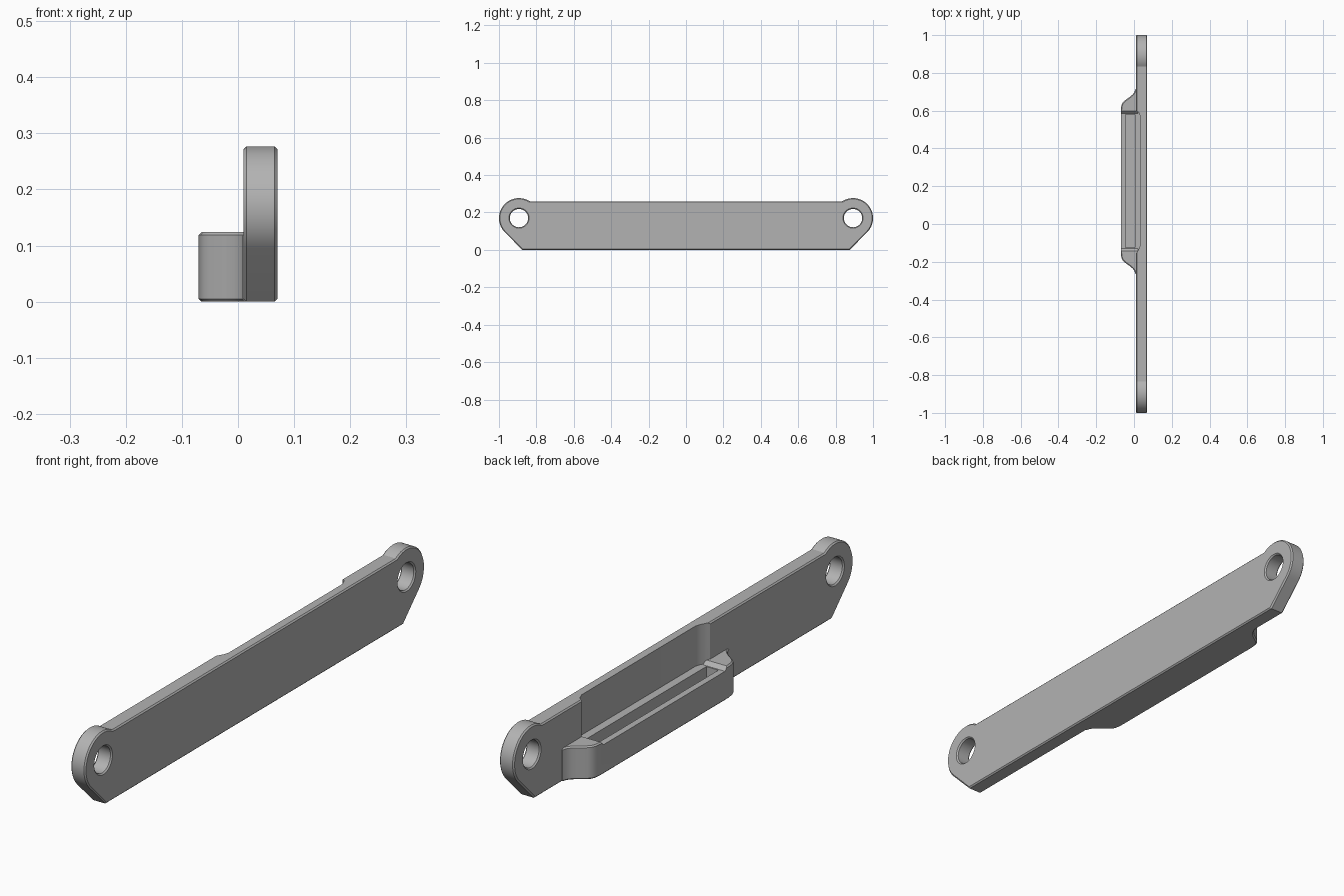
import bpy, bmesh
from math import cos, sin, radians, acos, atan2, hypot
from mathutils import Vector

if "Cube" in bpy.data.objects:
    bpy.data.objects.remove(bpy.data.objects["Cube"])

# One grey finish for everything
grey = bpy.data.materials.new("plain grey")
grey.use_nodes = True
colour = (0.45, 0.45, 0.45, 1)
grey.diffuse_color = colour
grey.node_tree.nodes["Principled BSDF"].inputs["Base Color"].default_value = colour


def prism(name, points, offset):
    """Extrude a flat outline of 3D points by an offset."""
    bm = bmesh.new()
    face = bm.faces.new([bm.verts.new(p) for p in points])
    moved = bmesh.ops.extrude_face_region(bm, geom=[face])["geom"]
    bmesh.ops.translate(bm, vec=Vector(offset),
                        verts=[v for v in moved if isinstance(v, bmesh.types.BMVert)])
    bmesh.ops.recalc_face_normals(bm, faces=bm.faces)
    mesh = bpy.data.meshes.new(name)
    bm.to_mesh(mesh)
    bm.free()
    mesh.materials.append(grey)
    obj = bpy.data.objects.new(name, mesh)
    bpy.context.collection.objects.link(obj)
    return obj


def select(obj):
    bpy.ops.object.select_all(action='DESELECT')
    obj.select_set(True)
    bpy.context.view_layer.objects.active = obj


def cut(obj, cutter):
    mod = obj.modifiers.new("cut", 'BOOLEAN')
    mod.operation = 'DIFFERENCE'
    mod.solver = 'EXACT'
    mod.object = cutter
    select(obj)
    bpy.ops.object.modifier_apply(modifier=mod.name)
    bpy.data.objects.remove(cutter)


def chamfer(obj, width):
    mod = obj.modifiers.new("chamfer", 'BEVEL')
    mod.width = width
    mod.segments = 1
    mod.limit_method = 'ANGLE'
    mod.angle_limit = radians(50)
    select(obj)
    bpy.ops.object.modifier_apply(modifier=mod.name)


def smooth(obj):
    select(obj)
    bpy.ops.object.shade_smooth_by_angle(angle=radians(28))


def flat(pairs, z):
    return [(x, y, z) for x, y in pairs]


# Long plate with round lugs at both ends
FRONT, BACK = 0.01, 0.07
LUG_Y, LUG_Z, LUG_R = 0.893, 0.17, 0.107
TOP, FOOT = 0.26, 0.875
dy, dz = FOOT - LUG_Y, -LUG_Z
start = atan2(dz, dy) + acos(LUG_R / hypot(dy, dz))
end = radians(180) - atan2(TOP - LUG_Z, (LUG_R**2 - (TOP - LUG_Z)**2) ** 0.5)
STEPS = 28
half = [(FOOT, 0)]
for i in range(STEPS + 1):
    a = start + (end - start) * i / STEPS
    half.append((LUG_Y + LUG_R * cos(a), LUG_Z + LUG_R * sin(a)))
half.append((0.82, TOP))
outline = half + [(-y, z) for y, z in reversed(half)]
plate = prism("long_plate", [(FRONT, y, z) for y, z in outline], (BACK - FRONT, 0, 0))

# Round holes through the lugs
for side in (-1, 1):
    ring = [(-0.1, side * LUG_Y + 0.049 * cos(radians(a)), LUG_Z + 0.049 * sin(radians(a)))
            for a in range(0, 360, 10)]
    cut(plate, prism("hole_cutter", ring, (0.3, 0, 0)))
chamfer(plate, 0.005)

# Shallow recess in the plate above the tray
LEDGE = 0.11
recess = [(-0.1, 0.60), (FRONT, 0.60), (0.025, 0.59), (0.035, 0.565),
          (0.035, -0.105), (0.029, -0.125), (0.018, -0.145), (0.008, -0.16), (-0.1, -0.16)]
cut(plate, prism("recess_cutter", flat(recess, LEDGE), (0, 0, 0.3)))
smooth(plate)

# Side tray with flared ends, mirrored about its middle
MID = 0.225
flare = [(0.02, 0.495), (0.008, 0.49), (0.002, 0.473), (-0.008, 0.46), (-0.022, 0.448),
         (-0.05, 0.428), (-0.06, 0.418), (-0.067, 0.402), (-0.07, 0.38)]
shape = [(x, MID + d) for x, d in flare] + [(x, MID - d) for x, d in reversed(flare)]
tray = prism("side_tray", flat(shape, 0), (0, 0, 0.124))
chamfer(tray, 0.005)

# Lowered middle of the tray, with sloping ends
step = [(-0.2, -0.13, LEDGE), (-0.2, 0.585, LEDGE), (-0.2, 0.60, 0.125),
        (-0.2, 0.60, 0.2), (-0.2, -0.145, 0.2), (-0.2, -0.145, 0.125)]
cut(tray, prism("step_cutter", step, (0.4, 0, 0)))

# Long slot in the tray
slot = [(-0.046, -0.125), (0.004, -0.125), (0.004, 0.58), (-0.046, 0.58)]
cut(tray, prism("slot_cutter", flat(slot, 0.03), (0, 0, 0.3)))
smooth(tray)
